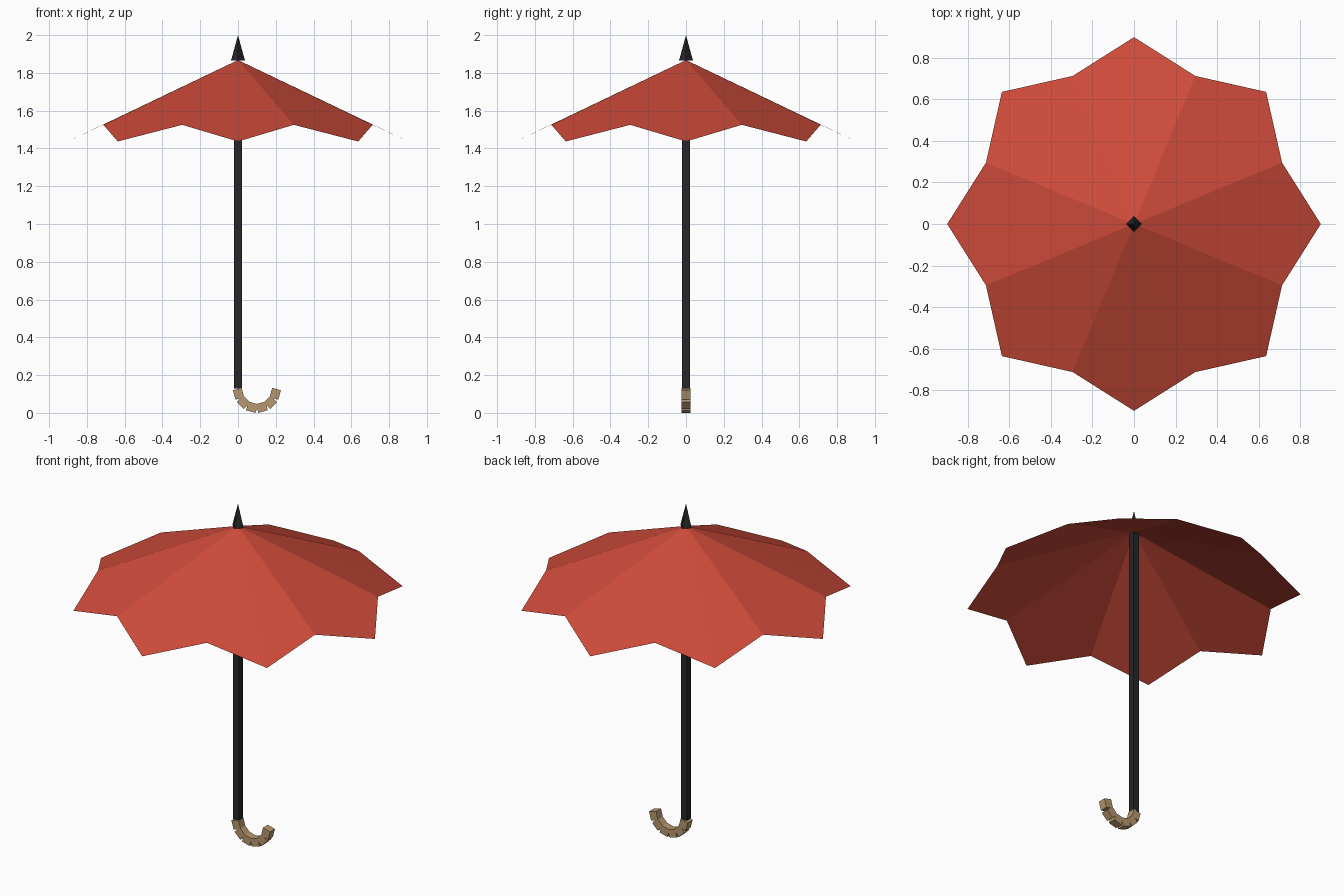
import bpy
import bmesh
from math import cos, sin, pi, radians
from mathutils import Matrix, Vector

if "Cube" in bpy.data.objects:
    bpy.data.objects.remove(bpy.data.objects["Cube"])


def material(name, rgb):
    mat = bpy.data.materials.new(name)
    mat.diffuse_color = (*rgb, 1)
    mat.use_nodes = True
    mat.node_tree.nodes["Principled BSDF"].inputs["Base Color"].default_value = mat.diffuse_color
    return mat


def finish(name, bm, mat):
    mesh = bpy.data.meshes.new(name)
    bm.to_mesh(mesh)
    bm.free()
    mesh.materials.append(mat)
    obj = bpy.data.objects.new(name, mesh)
    bpy.context.collection.objects.link(obj)
    return obj


def add_box(bm, size, matrix):
    bmesh.ops.create_cube(bm, size=1, matrix=matrix @ Matrix.Diagonal((*size, 1)))


red = material("red_fabric", (0.62, 0.07, 0.042))
black = material("black_metal", (0.02, 0.02, 0.022))
wood = material("wood", (0.47, 0.31, 0.16))

# Canopy: eight flat kite panels, creased at the inner scallop points
APEX_Z, TIP_R, TIP_Z, NOTCH_R, NOTCH_Z = 1.868, 0.90, 1.437, 0.772, 1.525
bm = bmesh.new()
apex = bm.verts.new((0, 0, APEX_Z))
rim = []
for i in range(16):
    a = i * pi / 8
    r, z = (NOTCH_R, NOTCH_Z) if i % 2 else (TIP_R, TIP_Z)
    rim.append(bm.verts.new((r * cos(a), r * sin(a), z)))
for i in range(16):
    bm.faces.new((apex, rim[i], rim[(i + 1) % 16]))
finish("canopy", bm, red)

# Shaft: square rod
bm = bmesh.new()
add_box(bm, (0.04, 0.04, 1.725), Matrix.Translation((0, 0, 0.9925)))
finish("shaft", bm, black)

# Tip spike: four-sided cone with corners on the axes
bm = bmesh.new()
bmesh.ops.create_cone(bm, cap_ends=True, segments=4, radius1=0.037, radius2=0,
                      depth=0.135, matrix=Matrix.Translation((0, 0, 1.9325)))
finish("tip_spike", bm, black)

# Hooked handle: six straight blocks along a half circle
bm = bmesh.new()
centre = Vector((0.10, 0, 0.127))
for i in range(6):
    a = radians(180 + 15 + 30 * i)
    pos = centre + 0.1005 * Vector((cos(a), 0, sin(a)))
    add_box(bm, (0.048, 0.046, 0.052),
            Matrix.Translation(pos) @ Matrix.Rotation(-a, 4, 'Y'))
finish("handle", bm, wood)
